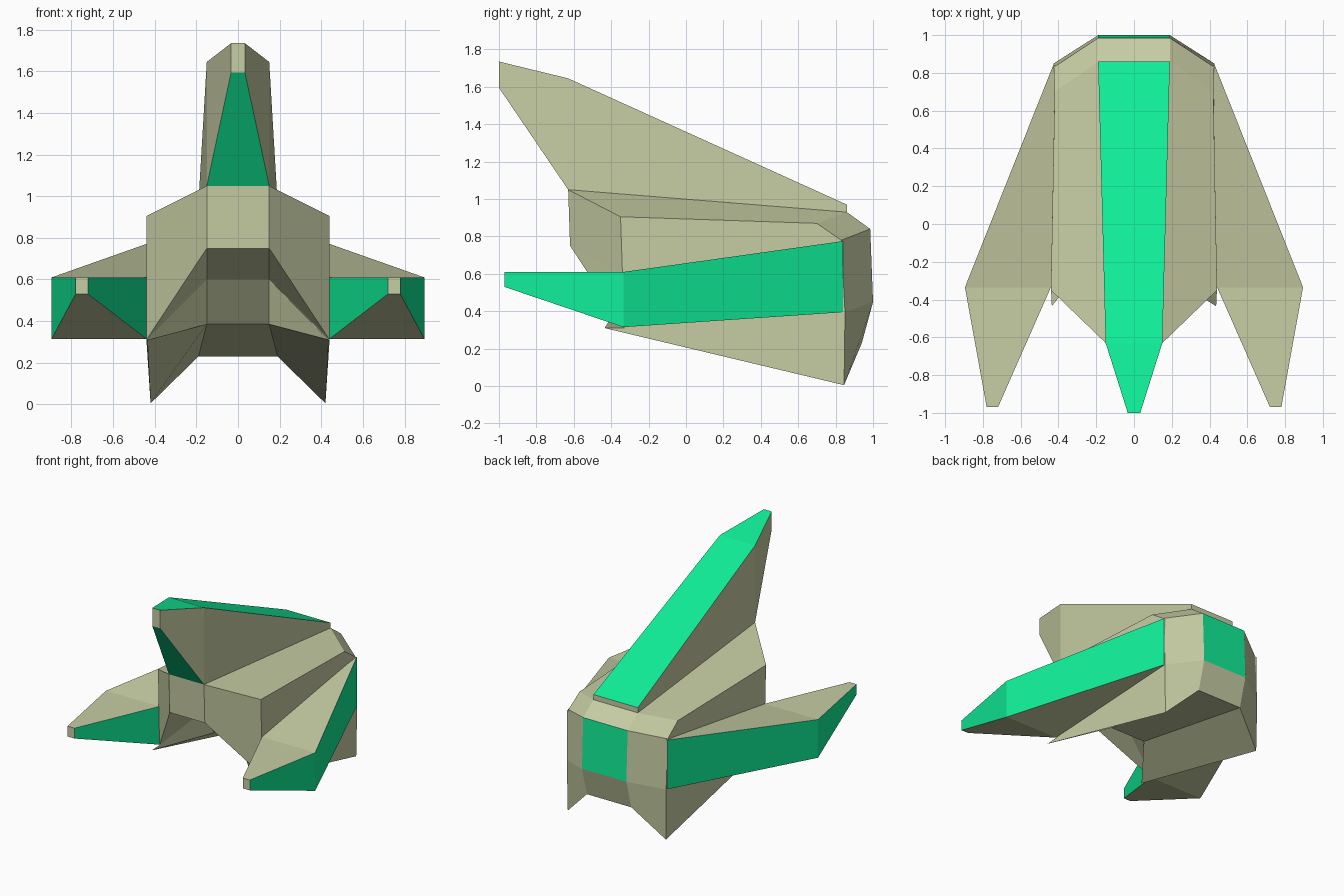
import bpy, bmesh

if "Cube" in bpy.data.objects:
    bpy.data.objects.remove(bpy.data.objects["Cube"])


def material(name, rgb):
    m = bpy.data.materials.new(name)
    m.diffuse_color = (*rgb, 1)
    m.use_nodes = True
    m.node_tree.nodes["Principled BSDF"].inputs["Base Color"].default_value = m.diffuse_color
    return m


BEIGE = material("beige", (0.57, 0.61, 0.37))
GREEN = material("green", (0.005, 0.85, 0.31))


def finish(name, bm):
    bmesh.ops.recalc_face_normals(bm, faces=bm.faces[:])
    me = bpy.data.meshes.new(name)
    bm.to_mesh(me)
    bm.free()
    me.materials.append(BEIGE)
    me.materials.append(GREEN)
    ob = bpy.data.objects.new(name, me)
    bpy.context.collection.objects.link(ob)
    return ob


def horn(name, sections, green):
    """Loft four-cornered sections; green holds (segment, side) pairs."""
    bm = bmesh.new()
    rings = [[bm.verts.new(p) for p in s] for s in sections]
    for i, (a, b) in enumerate(zip(rings, rings[1:])):
        for j in range(4):
            k = (j + 1) % 4
            f = bm.faces.new((a[j], a[k], b[k], b[j]))
            f.material_index = int((i, j) in green)
    bm.faces.new(rings[0])
    bm.faces.new(rings[-1])
    return finish(name, bm)


def section(y, x_left, x_right, top, bottom):
    return [(x_left, y, top), (x_right, y, top),
            (x_right, y, bottom), (x_left, y, bottom)]


# Helmet shell: (inner, outer) points of each row, running from the brow
# over the top, down the back, along the underside and up the recessed face
rows = [
    ((.15, -.63, 1.05), (.44, -.35, .905)),
    ((.19, .86, .93), (.42, .70, .87)),
    ((.19, .985, .84), (.425, .83, .78)),
    ((.19, 1.0, .45), (.425, .85, .395)),
    ((.19, .94, .23), (.42, .845, .005)),
    ((.15, -.07, .385), (.435, -.435, .31)),
    ((.15, -.26, .60), (.44, -.33, .31)),
    ((.15, -.62, .75), (.44, -.34, .61)),
]
bm = bmesh.new()
grid = []
for inner, outer in rows:
    pts = [(-outer[0], *outer[1:]), (-inner[0], *inner[1:]), inner, outer]
    grid.append([bm.verts.new(p) for p in pts])
for i, a in enumerate(grid):
    b = grid[(i + 1) % len(grid)]
    for j in range(3):
        f = bm.faces.new((a[j], a[j + 1], b[j + 1], b[j]))
        f.material_index = int(i == 2 and j == 1)
        # Crease the folded cheek panels under the brow
        if i == 6 and j != 1:
            ends = (a[0], b[1]) if j == 0 else (a[3], b[2])
            bmesh.utils.face_split(f, *ends)
for j in (0, 3):
    bm.faces.new([r[j] for r in grid])
finish("helmet_shell", bm)

# Tall crest on top
horn("top_crest", [
    section(.86, -.19, .19, .97, .925),
    section(-.63, -.15, .15, 1.645, 1.05),
    section(-1.0, -.033, .033, 1.735, 1.595),
], {(0, 0), (1, 0), (1, 2)})

# Swept side horns
for side, name in ((1, "right_horn"), (-1, "left_horn")):
    horn(name, [
        section(.84, side * .41, side * .428, .775, .395),
        section(-.335, side * .44, side * .895, .61, .315),
        section(-.97, side * .72, side * .78, .61, .53),
    ], {(0, 1), (1, 1), (1, 3)})
